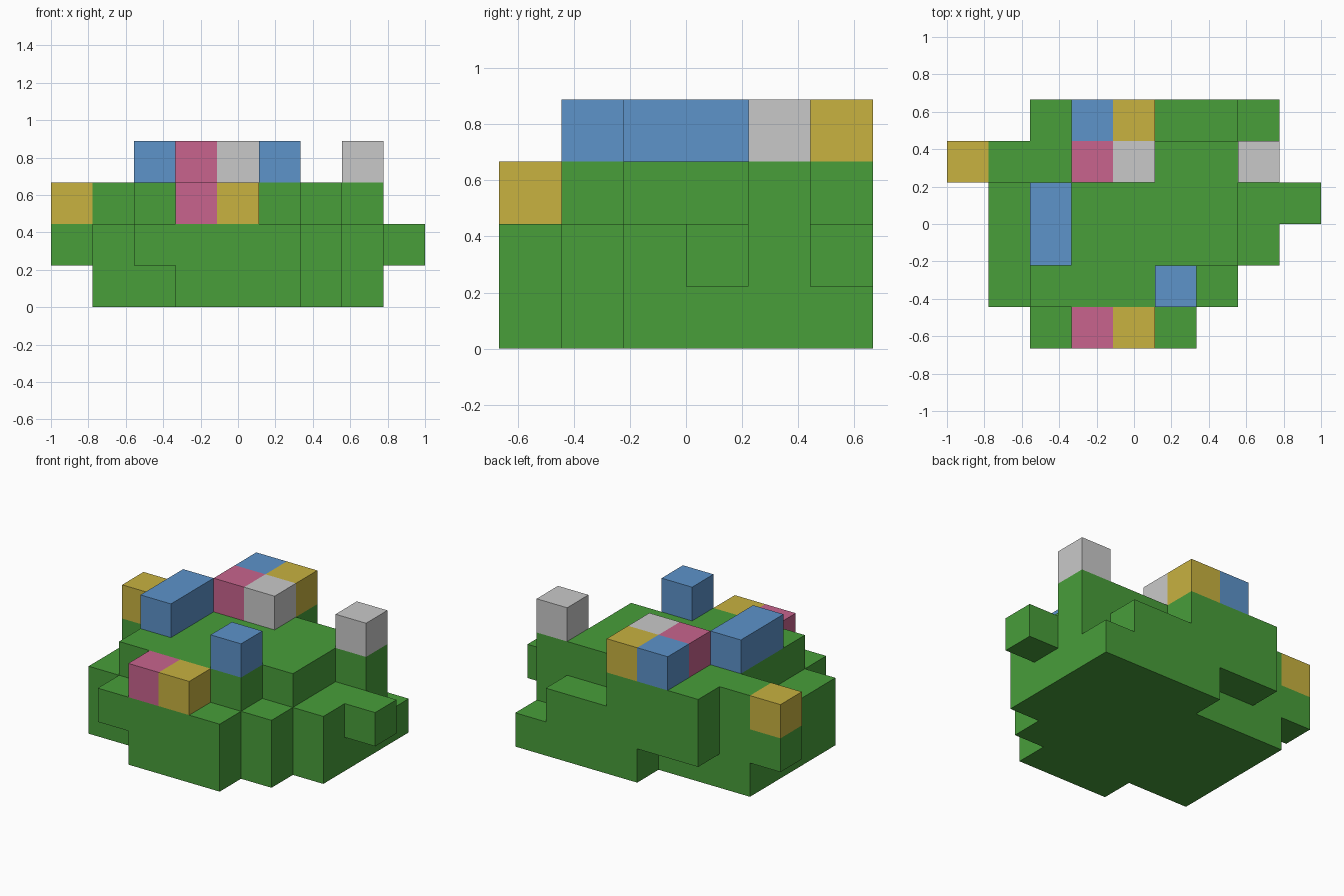
import bpy, bmesh
from mathutils import Vector

if "Cube" in bpy.data.objects:
    bpy.data.objects.remove(bpy.data.objects["Cube"], do_unlink=True)

# The model sits on a grid of 9 x 6 x 4 equal cells
CELL = 2 / 9
ORIGIN = Vector((-1, -3 * CELL, 0))


def material(name, color):
    mat = bpy.data.materials.new(name)
    mat.use_nodes = True
    mat.diffuse_color = (*color, 1)
    mat.node_tree.nodes["Principled BSDF"].inputs["Base Color"].default_value = (*color, 1)
    return mat


def block(columns, rows, layers):
    """Cells of a box given as (first, last) on each axis."""
    spans = [range(a, b + 1) for a, b in (columns, rows, layers)]
    return {(x, y, z) for x in spans[0] for y in spans[1] for z in spans[2]}


def build(name, cells, solid, mat):
    """Skin the cells, leaving out faces hidden against other blocks."""
    bm = bmesh.new()
    for cell in cells:
        for axis in range(3):
            for side in (0, 1):
                neighbour = list(cell)
                neighbour[axis] += 2 * side - 1
                if tuple(neighbour) in solid:
                    continue
                u, v = (axis + 1) % 3, (axis + 2) % 3
                loop = []
                for du, dv in ((0, 0), (1, 0), (1, 1), (0, 1)):
                    p = Vector(cell)
                    p[axis] += side
                    p[u] += du
                    p[v] += dv
                    loop.append(bm.verts.new(ORIGIN + p * CELL))
                bm.faces.new(loop if side else loop[::-1])
    bmesh.ops.remove_doubles(bm, verts=bm.verts, dist=0.001)
    bmesh.ops.dissolve_limit(bm, angle_limit=0.01, verts=bm.verts, edges=bm.edges)
    mesh = bpy.data.meshes.new(name)
    bm.to_mesh(mesh)
    bm.free()
    mesh.materials.append(mat)
    obj = bpy.data.objects.new(name, mesh)
    bpy.context.collection.objects.link(obj)


green = material("leaf green", (0.065, 0.342, 0.042))
blue = material("sky blue", (0.109, 0.292, 0.591))
yellow = material("mustard yellow", (0.578, 0.445, 0.051))
pink = material("rose pink", (0.578, 0.127, 0.270))
grey = material("light grey", (0.584, 0.584, 0.584))

# Leafy mass: broad core, raised plateau, ledges and overhangs
foliage = (
    block((1, 6), (1, 4), (0, 1))      # core
    | block((7, 7), (2, 4), (0, 1))    # left side
    | block((3, 5), (0, 0), (0, 1))    # front ledge
    | block((2, 2), (0, 0), (1, 1))    # front overhang
    | block((4, 6), (5, 5), (0, 1))    # back ledge
    | block((7, 7), (5, 5), (0, 0))    # low back corner
    | block((2, 3), (5, 5), (1, 1))    # back overhang
    | block((8, 8), (3, 3), (1, 1))    # left knob
    | block((0, 0), (4, 4), (1, 1))    # right knob
    | block((2, 5), (1, 1), (2, 2))    # plateau front
    | block((2, 6), (2, 4), (2, 2))    # plateau middle
    | block((2, 4), (5, 5), (2, 2))    # plateau back
    | block((1, 1), (4, 4), (2, 2))    # plateau right step
    | block((7, 7), (4, 4), (2, 2))    # left post
)

# Flower blocks: name, cells, colour
parts = [
    ("foliage", foliage, green),
    ("blue_flower_long", block((2, 2), (2, 3), (3, 3)), blue),
    ("blue_flower_front", block((5, 5), (1, 1), (3, 3)), blue),
    ("blue_flower_back", block((3, 3), (5, 5), (3, 3)), blue),
    ("yellow_flower_back", block((4, 4), (5, 5), (3, 3)), yellow),
    ("yellow_flower_front", block((4, 4), (0, 0), (2, 2)), yellow),
    ("yellow_flower_right", block((0, 0), (4, 4), (2, 2)), yellow),
    ("pink_flower_front", block((3, 3), (0, 0), (2, 2)), pink),
    ("pink_flower_back", block((3, 3), (4, 4), (3, 3)), pink),
    ("grey_flower_back", block((4, 4), (4, 4), (3, 3)), grey),
    ("grey_flower_left", block((7, 7), (4, 4), (3, 3)), grey),
]

solid = set().union(*(cells for _, cells, _ in parts))
for name, cells, mat in parts:
    build(name, cells, solid, mat)
